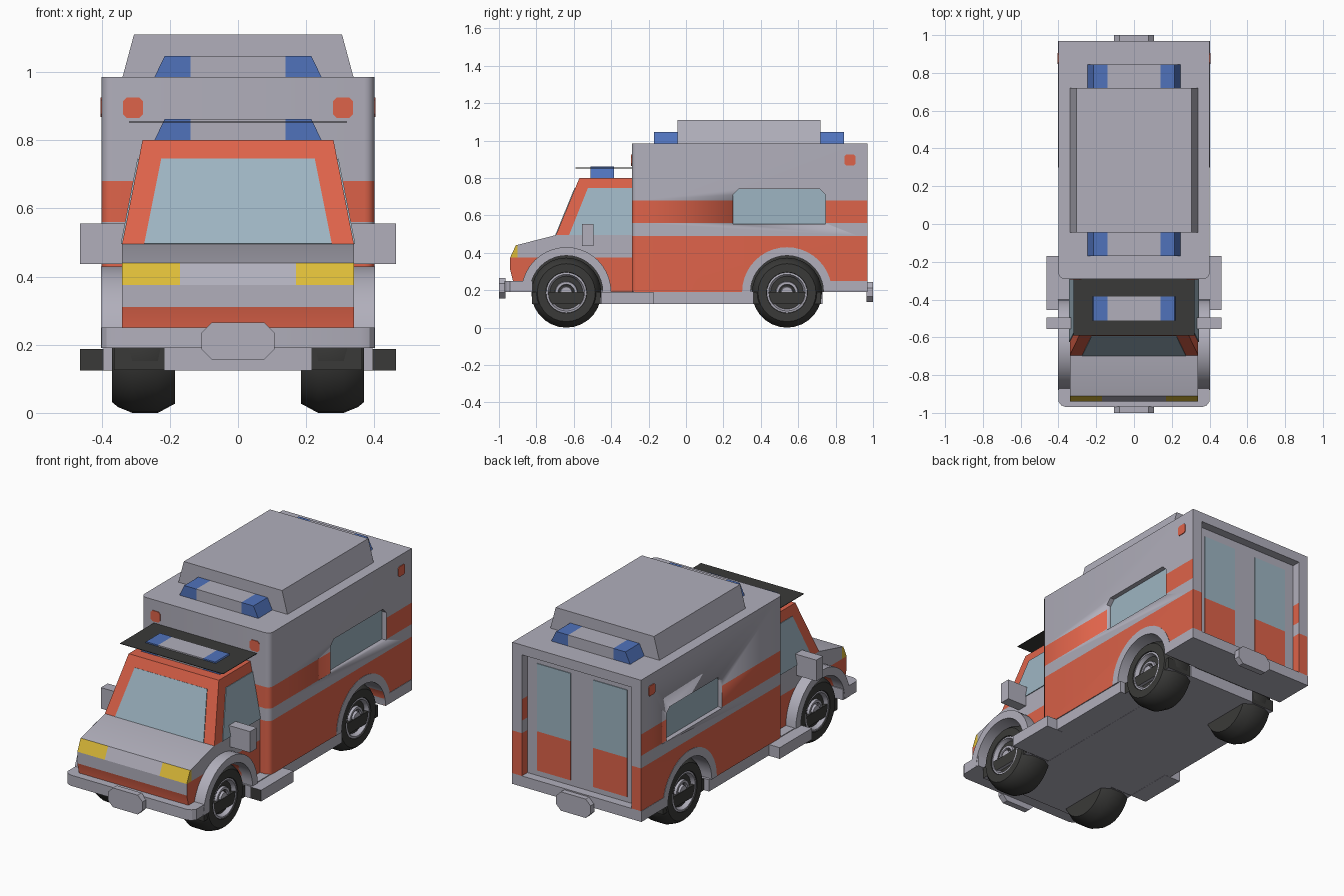
import bpy, bmesh
from math import sin, cos, pi, radians
from mathutils import Vector

cube = bpy.data.objects.get("Cube")
if cube:
    bpy.data.objects.remove(cube, do_unlink=True)


def material(name, r, g, b):
    m = bpy.data.materials.new(name)
    m.use_nodes = True
    m.diffuse_color = (r, g, b, 1)
    m.node_tree.nodes["Principled BSDF"].inputs["Base Color"].default_value = (r, g, b, 1)
    return m


GREY = material("pale grey paint", .44, .43, .50)
RED = material("orange red paint", .73, .125, .068)
BLUE = material("blue lamp", .08, .17, .50)
YELLOW = material("yellow lamp", .72, .50, .04)
GLASS = material("window glass", .34, .46, .54)
DARK = material("black rubber", .042, .042, .040)


def finish(name, bm, mats, cuts=(), rule=None):
    """Slice the mesh along axis planes, colour faces by rule, make the object."""
    for axis, value in cuts:
        no = Vector((axis == "x", axis == "y", axis == "z"))
        bmesh.ops.bisect_plane(bm, geom=bm.verts[:] + bm.edges[:] + bm.faces[:],
                               plane_co=no * value, plane_no=no)
    bmesh.ops.recalc_face_normals(bm, faces=bm.faces[:])
    if rule:
        for f in bm.faces:
            f.material_index = rule(f.calc_center_median(), f.normal)
    me = bpy.data.meshes.new(name)
    bm.to_mesh(me)
    bm.free()
    ob = bpy.data.objects.new(name, me)
    bpy.context.collection.objects.link(ob)
    for m in mats:
        me.materials.append(m)
    bpy.ops.object.select_all(action="DESELECT")
    ob.select_set(True)
    bpy.context.view_layer.objects.active = ob
    bpy.ops.object.shade_smooth_by_angle(angle=radians(30))
    return ob


def prism_mesh(pts, axis, lo, hi):
    """Extrude a 2D outline along an axis."""
    place = {"x": lambda p, d: (d, p[0], p[1]),
             "y": lambda p, d: (p[0], d, p[1]),
             "z": lambda p, d: (p[0], p[1], d)}[axis]
    bm = bmesh.new()
    a = [bm.verts.new(place(p, lo)) for p in pts]
    b = [bm.verts.new(place(p, hi)) for p in pts]
    bm.faces.new(a)
    bm.faces.new(b[::-1])
    for i in range(len(pts)):
        j = (i + 1) % len(pts)
        bm.faces.new((a[i], a[j], b[j], b[i]))
    return bm


def prism(name, pts, axis, lo, hi, *mats, cuts=(), rule=None):
    return finish(name, prism_mesh(pts, axis, lo, hi), mats, cuts, rule)


def rect(a0, a1, b0, b1, c=0):
    """Rectangle outline, corners chamfered by c."""
    if not c:
        return [(a0, b0), (a1, b0), (a1, b1), (a0, b1)]
    return [(a0 + c, b0), (a1 - c, b0), (a1, b0 + c), (a1, b1 - c),
            (a1 - c, b1), (a0 + c, b1), (a0, b1 - c), (a0, b0 + c)]


def arc(y, r, n=20):
    """Half circle over a wheel, from rear to front."""
    return [(y + r * cos(pi * i / n), .19 + r * sin(pi * i / n)) for i in range(n + 1)]


def plate(name, pts, mat, t=.004):
    """Thin plate standing proud of a flat surface, facing away from the centre."""
    pts = [Vector(p) for p in pts]
    no = (pts[1] - pts[0]).cross(pts[2] - pts[0]).normalized()
    mid = sum(pts, Vector()) / len(pts) - Vector((0, 0, .5))
    if no.dot(mid) < 0:
        no = -no
    bm = bmesh.new()
    f = bm.faces.new([bm.verts.new(p - no * t) for p in pts])
    top = bmesh.ops.extrude_face_region(bm, geom=[f])["geom"]
    bmesh.ops.translate(bm, vec=no * t * 2, verts=[v for v in top if isinstance(v, bmesh.types.BMVert)])
    return finish(name, bm, [mat])


def lathe(name, profile, side, y, z, mat, n=28):
    """Spin an (x, radius) profile about a wheel axle."""
    bm = bmesh.new()
    rings = [[bm.verts.new((side * x, y + r * cos(2 * pi * i / n), z + r * sin(2 * pi * i / n)))
              for i in range(n)] for x, r in profile]
    for a, b in zip(rings, rings[1:]):
        for i in range(n):
            j = (i + 1) % n
            bm.faces.new((a[i], a[j], b[j], b[i]))
    bm.faces.new(rings[0])
    bm.faces.new(rings[-1])
    return finish(name, bm, [mat])


FRONT, REAR, ARCH = -.64, .54, .195
SIDES = ((1, "left"), (-1, "right"))
STRIPES = [("z", h) for h in (.49, .56, .68)]


def stripe_rule(c, n):
    if abs(n.z) > .5:
        return 0
    return int(c.z < .49 or (.56 < c.z < .68 and n.y < .9))


# Rear box: wheel notch, rounded front corners, painted stripes
outline = [(-.29, .985), (.92, .985), (.92, .19)] + arc(REAR, ARCH) + [(-.29, .19)]
bm = prism_mesh(outline, "x", -.4, .4)
corners = [e for e in bm.edges if all(v.co.y < -.28 for v in e.verts)
           and abs(e.verts[0].co.z - e.verts[1].co.z) > .5]
bmesh.ops.bevel(bm, geom=corners, offset=.03, segments=4, profile=.5, affect="EDGES")
box = finish("rear_box", bm, [GREY, RED], STRIPES,
             lambda c, n: 0 if n.y > .9 else stripe_rule(c, n))

# Recessed side windows
win = [(.25, .555), (.745, .555), (.745, .71), (.715, .74), (.28, .74), (.25, .71)]
for s, side in SIDES:
    cutter = prism("window_cutter", win, "x", *sorted((s * .37, s * .5)), GREY)
    cutter.hide_render = True
    mod = box.modifiers.new("window", "BOOLEAN")
    mod.object, mod.operation, mod.solver = cutter, "DIFFERENCE", "EXACT"
    bpy.context.view_layer.objects.active = box
    bpy.ops.object.modifier_apply(modifier=mod.name)
    bpy.data.objects.remove(cutter, do_unlink=True)
    prism(side + "_box_window", win, "x", *sorted((s * .365, s * .373)), GLASS)

# Rear door frame and doors
prism("rear_frame_top", rect(-.34, .34, .93, .985), "y", .92, .97, GREY)
for s, side in SIDES:
    prism(side + "_rear_post", rect(*sorted((s * .34, s * .4)), .25, .985), "y", .92, .97,
          GREY, RED, cuts=STRIPES, rule=stripe_rule)
    xs = sorted((s * .07, s * .28))
    prism(side + "_door_window", rect(*xs, .50, .88), "y", .917, .924, GLASS)
    prism(side + "_door_panel", rect(*xs, .28, .50), "y", .917, .924, RED)

# Red marker dots
for s, side in SIDES:
    prism(side + "_front_marker", rect(s * .308 - .03, s * .308 + .03, .865, .925, .012),
          "y", -.294, -.286, RED)
    prism(side + "_side_marker", rect(.848, .905, .868, .925, .008), "x",
          *sorted((s * .396, s * .404)), RED)

# Lower cab with hood, red skirt and headlights
cab = ([(-.29, .19), (-.29, .495), (-.695, .495), (-.91, .44), (-.94, .375), (-.94, .31),
        (-.925, .25), (-.925, .19)] + arc(FRONT, ARCH)[::-1])


def cab_rule(c, n):
    if c.z < .31 and n.z > -.6:
        return 1
    lamp = .375 < c.z < .44 and c.y < -.9 and n.z < .9 and abs(c.x) > .17
    return 2 if lamp else 0


prism("cab_lower", cab, "x", -.34, .34, GREY, RED, YELLOW, rule=cab_rule,
      cuts=[("z", .31), ("z", .375), ("y", -.9), ("x", .17), ("x", -.17)])

# Upper cab tapering to the roof
bm = prism_mesh(rect(-.34, .34, -.695, -.29), "z", .495, .80)
for v in bm.verts:
    if v.co.z > .7:
        v.co.x *= .28 / .34
        v.co.y = max(v.co.y, -.57)
finish("cab_upper", bm, [RED])
plate("windshield", [(-.275, -.695, .495), (.275, -.695, .495),
                     (.225, -.5925, .745), (-.225, -.5925, .745)], GLASS)
for s, side in SIDES:
    plate(side + "_cab_window", [(s * .34, -.625, .495), (s * .34, -.29, .495),
                                 (s * .291, -.29, .745), (s * .291, -.525, .745)], GLASS)
    prism(side + "_mirror", rect(*sorted((s * .32, s * .463)), .437, .555), "y", -.555, -.495, GREY)
prism("cab_roof_panel", rect(-.32, .32, -.59, -.285), "z", .852, .855, DARK)

# Roof unit and light bars
prism("roof_unit", [(-.34, .98), (.34, .98), (.305, 1.11), (-.305, 1.11)], "y", -.045, .72, GREY)
for name, y, z in (("cab", -.51, .80), ("front", -.17, .985), ("rear", .72, .985)):
    prism(name + "_light_bar", [(-.245, z), (.245, z), (.215, z + .062), (-.215, z + .062)],
          "y", y, y + .125, GREY, BLUE, cuts=[("x", .14), ("x", -.14)],
          rule=lambda c, n: int(abs(c.x) > .14))

# Bumpers with number plate blocks
prism("front_bumper", [(-.4, -.82), (-.4, -.94), (-.385, -.96), (-.36, -.97),
                       (.36, -.97), (.385, -.96), (.4, -.94), (.4, -.82)], "z", .19, .25, GREY)
prism("rear_bumper", rect(-.402, .402, .735, .97), "z", .19, .25, GREY)
prism("front_plate_block", rect(-.107, .107, .157, .265, .03), "y", -1, -.965, GREY)
prism("rear_plate_block", rect(-.107, .107, .137, .243, .03), "y", .965, 1, GREY)

# Chassis and side steps
prism("chassis_rail", rect(-.215, .215, -.82, .73), "z", .125, .2, GREY)
prism("chassis_floor", rect(-.395, .395, -.455, .36), "z", .126, .192, GREY)
for s, side in SIDES:
    prism(side + "_step", rect(*sorted((s * .36, s * .463)), -.455, -.17), "z", .125, .188,
          GREY, DARK, rule=lambda c, n: int(n.y < -.9))

# Wheels, arches and wheel wells
tyre = [(.185, .06), (.185, .16), (.235, .187), (.31, .187), (.352, .17), (.37, .155),
        (.37, .11), (.345, .10)]
rim = [(.33, .11), (.365, .108), (.367, .098), (.345, .088), (.34, .062), (.358, .058),
       (.358, .045), (.345, .042), (.345, .034), (.362, .03)]
for y, end in ((FRONT, "front"), (REAR, "rear")):
    prism(end + "_wheel_well", arc(y, .2), "x", -.184, .184, DARK)
    for s, side in SIDES:
        lathe(f"{side}_{end}_tyre", tyre, s, y, .187, DARK)
        lathe(f"{side}_{end}_rim", rim, s, y, .187, GREY)
        prism(f"{side}_{end}_arch", arc(y, .24) + arc(y, ARCH)[::-1], "x",
              *sorted((s * .33, s * .402)), GREY)
        prism(f"{side}_{end}_well_edge", rect(y - .183, y + .183, .126, .19), "x",
              *sorted((s * .215, s * .364)), DARK, GREY, rule=lambda c, n: int(n.z < -.9))
